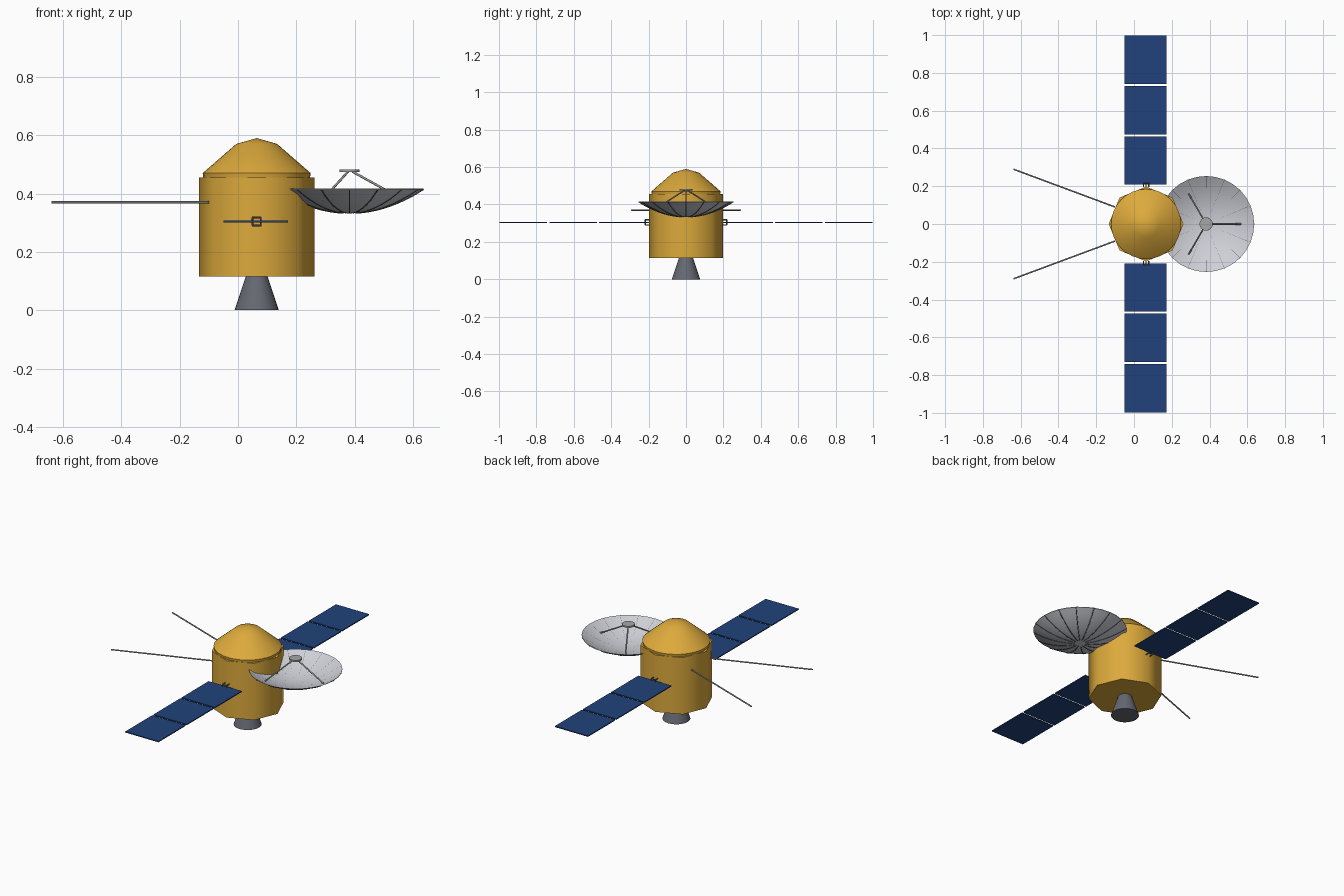
import bpy, bmesh, math
from mathutils import Vector

if "Cube" in bpy.data.objects:
    bpy.data.objects.remove(bpy.data.objects["Cube"], do_unlink=True)


def material(name, rgb):
    m = bpy.data.materials.new(name)
    m.use_nodes = True
    m.diffuse_color = (*rgb, 1)
    bsdf = next(n for n in m.node_tree.nodes if n.type == 'BSDF_PRINCIPLED')
    bsdf.inputs["Base Color"].default_value = (*rgb, 1)
    return m


gold = material("gold foil", (0.72, 0.40, 0.045))
blue = material("solar blue", (0.015, 0.055, 0.2))
silver = material("dish silver", (0.62, 0.63, 0.68))
steel = material("nozzle grey", (0.13, 0.14, 0.17))
rod_grey = material("rod grey", (0.38, 0.38, 0.39))
dark = material("rib grey", (0.12, 0.12, 0.13))


def finish(name, bm, mat, angle=None):
    bmesh.ops.remove_doubles(bm, verts=bm.verts, dist=1e-5)
    bmesh.ops.recalc_face_normals(bm, faces=bm.faces)
    mesh = bpy.data.meshes.new(name)
    bm.to_mesh(mesh)
    bm.free()
    mesh.materials.append(mat)
    ob = bpy.data.objects.new(name, mesh)
    bpy.context.collection.objects.link(ob)
    if angle:
        bpy.ops.object.select_all(action='DESELECT')
        ob.select_set(True)
        bpy.context.view_layer.objects.active = ob
        bpy.ops.object.shade_smooth_by_angle(angle=math.radians(angle))
    return ob


def lathe(name, profile, sides, x, mat, angle):
    """Spin (radius, z) points about a vertical axis at x."""
    bm = bmesh.new()
    vs = [bm.verts.new((x + r, 0, z)) for r, z in profile]
    edges = [bm.edges.new(p) for p in zip(vs, vs[1:])]
    bmesh.ops.spin(bm, geom=vs + edges, cent=(x, 0, 0), axis=(0, 0, 1),
                   angle=math.tau, steps=sides, use_merge=True)
    return finish(name, bm, mat, angle)


def add_rod(bm, a, b, radius, sides=8):
    a, b = Vector(a), Vector(b)
    d = b - a
    new = bmesh.ops.create_cone(bm, cap_ends=True, segments=sides,
                                radius1=radius, radius2=radius, depth=d.length)
    rot = d.to_track_quat('Z', 'Y').to_matrix()
    for v in new["verts"]:
        v.co = rot @ v.co + (a + b) / 2


def rods(name, pairs, radius, mat):
    bm = bmesh.new()
    for a, b in pairs:
        add_rod(bm, a, b, radius)
    return finish(name, bm, mat, 50)


BX, PZ = 0.064, 0.304     # body axis, solar panel height
DX, DR = 0.382, 0.254     # dish axis and radius

# Body, cap and engine
lathe("body", [(0, 0.115), (0.198, 0.115), (0.198, 0.455), (0, 0.455)], 8, BX, gold, 50)
lathe("nose_cap", [(0, 0.45), (0.182, 0.45), (0.185, 0.47), (0.07, 0.57), (0, 0.59)],
      32, BX, gold, 50)
lathe("engine_nozzle", [(0, 0.12), (0.036, 0.12), (0.076, 0), (0, 0)], 32, BX, steel, 50)

# Solar wings and their hinge frames
for side, label in ((1, "back"), (-1, "front")):
    for i in range(3):
        bm = bmesh.new()
        bmesh.ops.create_cube(bm, size=1)
        for v in bm.verts:
            v.co = Vector((BX - 0.003 + v.co.x * 0.22,
                           side * (0.336 + i * 0.267 + v.co.y * 0.256),
                           PZ + v.co.z * 0.006))
        finish(f"{label}_solar_panel_{i + 1}", bm, blue)
    h, near, far = 0.014, side * 0.195, side * 0.218
    corners = [(BX + sx * h, PZ + sz * h) for sx, sz in ((-1, -1), (1, -1), (1, 1), (-1, 1))]
    links = []
    for (x, z), (x2, z2) in zip(corners, corners[1:] + corners[:1]):
        links += [((x, far, z), (x2, far, z2)), ((x, near, z), (x, far, z))]
    links.append(((BX, near, PZ), (BX, far, PZ)))
    rods(f"{label}_wing_hinge", links, 0.003, dark)


# Dish: thin double-sided bowl with radial ribs
def bowl(r):
    return 0.335 + 0.082 * (r / DR) ** 2


steps = [DR * i / 8 for i in range(9)]
lathe("dish", [(r, bowl(r)) for r in steps] +
      [(r, bowl(r) - 0.003) for r in reversed(steps)], 32, DX, silver, 40)
ribs = []
for k in range(16):
    a = math.tau * k / 16
    pts = [(DX + r * math.cos(a), r * math.sin(a), bowl(r) - 0.0025) for r in steps[1:]]
    ribs += list(zip(pts, pts[1:]))
rods("dish_ribs", ribs, 0.0025, dark)

# Dish feed on three struts
lathe("dish_feed", [(0, 0.474), (0.035, 0.474), (0.035, 0.483), (0, 0.483)],
      24, DX, rod_grey, 40)
struts = []
for k in range(3):
    c, s = math.cos(math.tau * k / 3), math.sin(math.tau * k / 3)
    struts.append(((DX + 0.01 * c, 0.01 * s, 0.475),
                   (DX + 0.185 * c, 0.185 * s, bowl(0.185))))
rods("feed_struts", struts, 0.004, rod_grey)

# Whip antennas
for side, label in ((1, "back"), (-1, "front")):
    rods(f"{label}_antenna", [((-0.1, side * 0.09, 0.37), (-0.638, side * 0.29, 0.37))],
         0.004, rod_grey)
